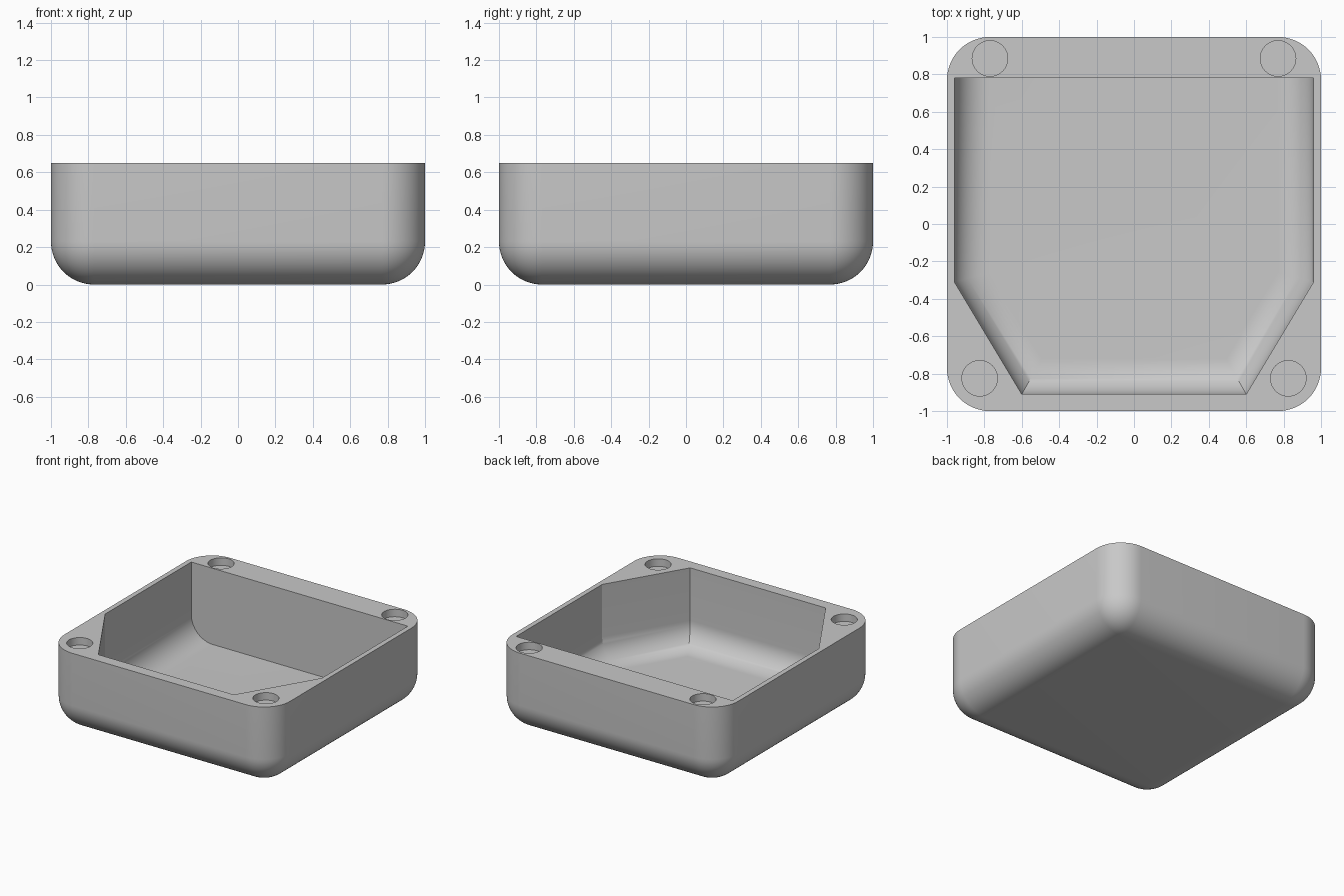
import bpy, bmesh, math
from mathutils import Vector

if "Cube" in bpy.data.objects:
    bpy.data.objects.remove(bpy.data.objects["Cube"], do_unlink=True)

HEIGHT, RADIUS, FLOOR = 0.65, 0.23, 0.04
FILLET = RADIUS - FLOOR
STEPS = 16

grey = bpy.data.materials.new("plain grey")
colour = (0.58, 0.58, 0.58, 1)
grey.use_nodes = True
grey.diffuse_color = colour
grey.node_tree.nodes["Principled BSDF"].inputs["Base Color"].default_value = colour


def make_object(name, bm):
    bmesh.ops.recalc_face_normals(bm, faces=bm.faces)
    mesh = bpy.data.meshes.new(name)
    bm.to_mesh(mesh)
    bm.free()
    mesh.materials.append(grey)
    obj = bpy.data.objects.new(name, mesh)
    bpy.context.collection.objects.link(obj)
    return obj


def inset_outline(points, distances):
    """Move each edge of a counter-clockwise outline inward by its own distance."""
    result = []
    for i, p in enumerate(points):
        before = (p - points[i - 1]).normalized()
        after = (points[(i + 1) % len(points)] - p).normalized()
        n1, n2 = Vector((-before.y, before.x)), Vector((-after.y, after.x))
        d1, d2 = distances[i - 1], distances[i]
        det = n1.x * n2.y - n1.y * n2.x
        result.append(p + Vector((d1 * n2.y - d2 * n1.y, d2 * n1.x - d1 * n2.x)) / det)
    return result


# Tray body: block with rounded upright and bottom edges
bm = bmesh.new()
bmesh.ops.create_cube(bm, size=1)
for v in bm.verts:
    v.co = (v.co.x * 2, v.co.y * 2, (v.co.z + 0.5) * HEIGHT)
rounded = [e for e in bm.edges if min(v.co.z for v in e.verts) < 0.01]
bmesh.ops.bevel(bm, geom=rounded, offset=RADIUS, segments=STEPS, profile=0.5,
                affect='EDGES', clamp_overlap=False)
body = make_object("tray", bm)

# Cavity: filleted along the floor on every side but the back
right_half = [(0.6, -0.91), (0.96, -0.31), (0.96, 0.78)]
outline = [Vector(p) for p in right_half]
outline += [Vector((-x, y)) for x, y in reversed(right_half)]
back_edge = 2
levels = [(HEIGHT + 0.1, 0)]
for i in range(STEPS + 1):
    a = math.pi / 2 * i / STEPS
    levels.append((FLOOR + FILLET * (1 - math.sin(a)), FILLET * (1 - math.cos(a))))
bm = bmesh.new()
rings = []
for z, inset in levels:
    distances = [0 if i == back_edge else inset for i in range(len(outline))]
    rings.append([bm.verts.new((p.x, p.y, z)) for p in inset_outline(outline, distances)])
for upper, lower in zip(rings, rings[1:]):
    for i in range(len(upper)):
        j = (i + 1) % len(upper)
        bm.faces.new((upper[i], upper[j], lower[j], lower[i]))
bm.faces.new(rings[0])
bm.faces.new(rings[-1])
cutters = [make_object("cavity_cutter", bm)]

# Round shallow sockets in the four corners of the rim
depth = 0.06
bm = bmesh.new()
for side in (-1, 1):
    for x, y in ((0.77, 0.885), (0.825, -0.825)):
        made = bmesh.ops.create_cone(bm, cap_ends=True, segments=48, radius1=0.095,
                                     radius2=0.095, depth=depth * 2)
        bmesh.ops.translate(bm, verts=made["verts"], vec=(side * x, y, HEIGHT))
cutters.append(make_object("socket_cutter", bm))

# Cut the cavity and sockets, then tidy up
for cutter in cutters:
    mod = body.modifiers.new("cut", 'BOOLEAN')
    mod.operation, mod.solver, mod.object = 'DIFFERENCE', 'EXACT', cutter
bpy.ops.object.select_all(action='DESELECT')
body.select_set(True)
bpy.context.view_layer.objects.active = body
for mod in list(body.modifiers):
    bpy.ops.object.modifier_apply(modifier=mod.name)
for cutter in cutters:
    bpy.data.objects.remove(cutter, do_unlink=True)
bpy.ops.object.shade_smooth_by_angle(angle=math.radians(30))
